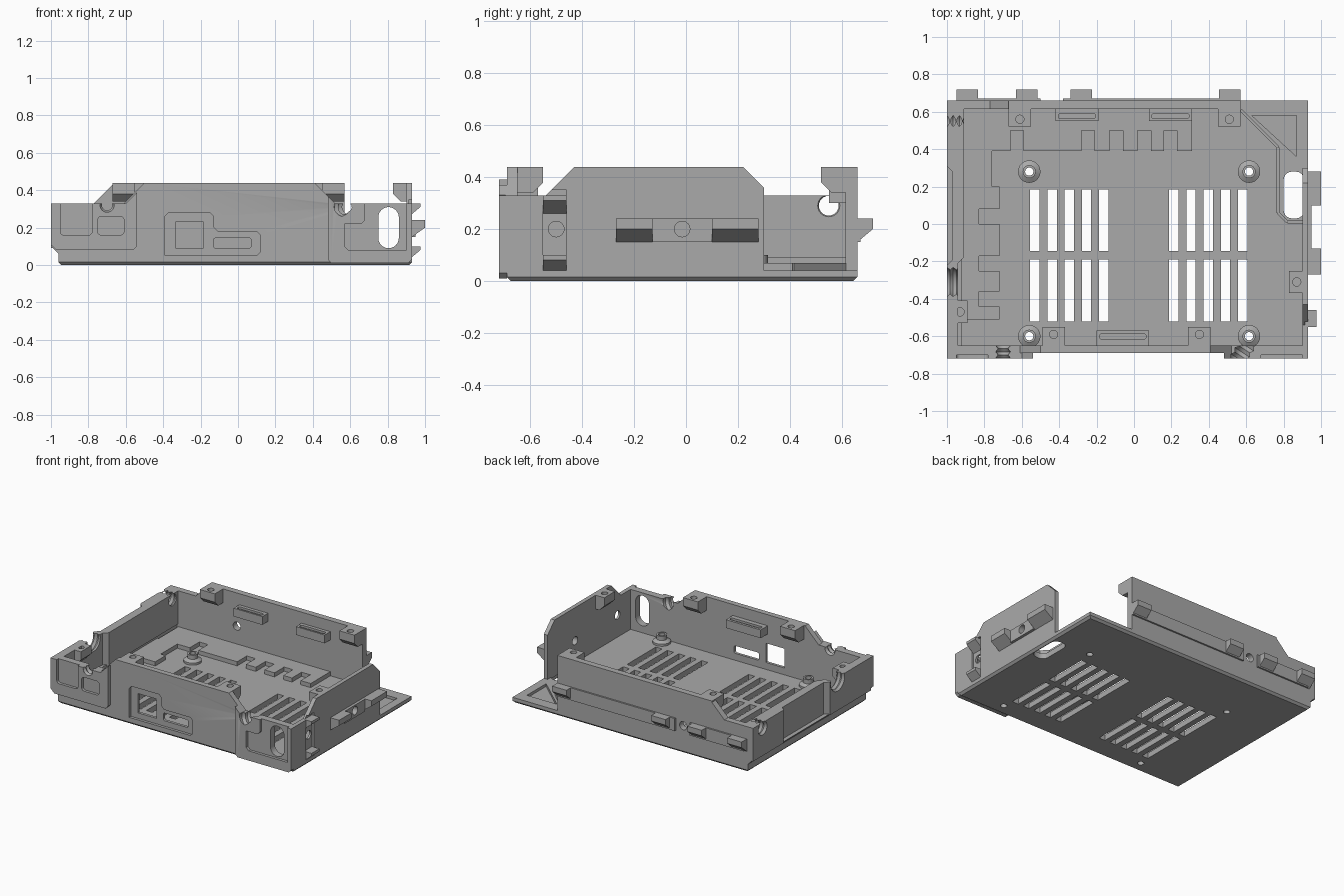
import bpy, bmesh, math
from mathutils import Vector

cube = bpy.data.objects.get("Cube")
if cube:
    bpy.data.objects.remove(cube, do_unlink=True)

grey = bpy.data.materials.new("plain grey")
grey.use_nodes = True
grey.diffuse_color = (0.4, 0.4, 0.4, 1)
grey.node_tree.nodes["Principled BSDF"].inputs["Base Color"].default_value = (0.4, 0.4, 0.4, 1)


def finish(name, bm):
    bmesh.ops.recalc_face_normals(bm, faces=bm.faces)
    mesh = bpy.data.meshes.new(name)
    bm.to_mesh(mesh)
    bm.free()
    mesh.materials.append(grey)
    obj = bpy.data.objects.new(name, mesh)
    bpy.context.collection.objects.link(obj)
    return obj


def prism(name, axis, pts, a, b, bevel=0):
    """Extrude a 2D outline along an axis from a to b, optionally bevelling the low end."""
    place = {"x": lambda u, v, w: (w, u, v), "y": lambda u, v, w: (u, w, v),
             "z": lambda u, v, w: (u, v, w)}[axis]
    bm = bmesh.new()
    low = [bm.verts.new(place(u, v, a)) for u, v in pts]
    high = [bm.verts.new(place(u, v, b)) for u, v in pts]
    base = bm.faces.new(low)
    bm.faces.new(high[::-1])
    for i in range(len(pts)):
        j = (i + 1) % len(pts)
        bm.faces.new((low[i], high[i], high[j], low[j]))
    bmesh.ops.recalc_face_normals(bm, faces=bm.faces)
    if bevel:
        bmesh.ops.bevel(bm, geom=list(base.edges), offset=bevel, segments=1, affect="EDGES")
    return finish(name, bm)


def rect(u0, u1, v0, v1):
    return [(u0, v0), (u1, v0), (u1, v1), (u0, v1)]


def box(name, x0, x1, y0, y1, z0, z1):
    return prism(name, "z", rect(x0, x1, y0, y1), z0, z1)


def rounded(u0, u1, v0, v1, r, n=6):
    pts = []
    for k, (cu, cv) in enumerate(rect(u0 + r, u1 - r, v0 + r, v1 - r)):
        for i in range(n + 1):
            t = math.pi * (1 + k / 2 + i / n / 2)
            pts.append((cu + r * math.cos(t), cv + r * math.sin(t)))
    return pts


def lathe(name, centre, direction, profile, n=24):
    """Spin (radius, height) pairs about a direction; ends are capped."""
    q = Vector((0, 0, 1)).rotation_difference(Vector(direction))
    bm = bmesh.new()
    rings = [[bm.verts.new(q @ Vector((r * math.cos(i * math.tau / n), r * math.sin(i * math.tau / n), h))
                           + Vector(centre)) for i in range(n)] for r, h in profile]
    for lo, hi in zip(rings, rings[1:]):
        for i in range(n):
            bm.faces.new((lo[i], lo[(i + 1) % n], hi[(i + 1) % n], hi[i]))
    bm.faces.new(rings[0])
    bm.faces.new(rings[-1])
    return finish(name, bm)


def rod(centre, direction, r, half):
    return lathe("cutter", centre, direction, [(r, -half), (r, half)])


def thread(centre, direction, r, half, turns=6):
    step = half / turns
    return lathe("cutter", centre, direction,
                 [(r if i % 2 else r - 0.012, -half + i * step) for i in range(2 * turns + 1)])


def cut(obj, cutters):
    for c in cutters:
        c.hide_render = True
        mod = obj.modifiers.new("cut", "BOOLEAN")
        mod.operation, mod.solver, mod.object = "DIFFERENCE", "EXACT", c
    deps = bpy.context.evaluated_depsgraph_get()
    mesh = bpy.data.meshes.new_from_object(obj.evaluated_get(deps))
    obj.modifiers.clear()
    obj.data = mesh
    for c in cutters:
        bpy.data.objects.remove(c, do_unlink=True)


POSTS = [(x, y) for x in (-0.56, 0.615) for y in (-0.6, 0.28)]

# Floor with vents, screw holes, long corner hole and triangular pocket
floor = prism("floor", "z", rect(-0.96, 0.93, -0.69, 0.66), 0, 0.04, 0.015)
holes = [box("cutter", x + i * 0.092, x + i * 0.092 + 0.05, y, y + 0.33, -1, 1)
         for x in (-0.555, 0.188) for i in range(5) for y in (-0.145, -0.52)]
holes += [rod((x, y, 0), (0, 0, 1), 0.022, 0.5) for x, y in POSTS]
holes.append(prism("cutter", "z", rounded(0.8, 0.91, 0.03, 0.28, 0.045), -1, 1))
holes.append(prism("cutter", "z", [(0.63, 0.58), (0.87, 0.58), (0.87, 0.36)], 0.02, 1))
cut(floor, holes)

# Screw posts
for x, y in POSTS:
    post = lathe("screw_post", (x, y, 0.03), (0, 0, 1), [(0.06, 0), (0.06, 0.025), (0.035, 0.04), (0.035, 0.07)])
    cut(post, [rod((x, y, 0), (0, 0, 1), 0.022, 0.5)])

# Castellated raised steps along the left and back
back_step = box("back_step", -0.91, 0.31, 0.39, 0.615, 0.03, 0.07)
cut(back_step, [box("cutter", x, x + 0.07, 0.3, 0.5, 0, 1) for x in (-0.66, -0.28, -0.13, 0.02, 0.16)])
left_step = box("left_step", -0.92, -0.76, -0.51, 0.39, 0.03, 0.07)
cut(left_step, [box("cutter", -0.83, -0.7, y, y + 0.08, 0, 1) for y in (0.0, -0.25, -0.44)])
for y0, y1 in ((0.08, 0.2), (-0.17, 0.0), (-0.36, -0.25), (-0.51, -0.44)):
    box("left_tooth", -0.765, -0.72, y0, y1, 0.03, 0.07)

# Low rim around the open corner
path = [Vector(p) for p in ((0.57, 0.61), (0.77, 0.41), (0.77, 0.06), (0.82, 0.01), (0.91, 0.01))]
for p, q in zip(path, path[1:]):
    n = (q - p).normalized().orthogonal() * 0.008
    prism("corner_rim", "z", [tuple(v) for v in (p + n, q + n, q - n, p - n)], 0.03, 0.07)


def nick():
    """Slanted threaded notch in the front right corner."""
    return thread((0.59, -0.67, 0.31), (0.55, 0.83, 0), 0.05, 0.12)


def oval(r=0.055):
    return prism("cutter", "y", rounded(0.75, 0.86, 0.09, 0.31, r), -1, -0.5)


def front_notch():
    return thread((-0.7, -0.7, 0.32), (0, 1, 0), 0.04, 0.1)


# Front wall with stepped port recess
front = prism("front_wall", "y", [(-0.96, 0.03), (0.93, 0.03), (0.93, 0.33), (0.52, 0.33), (0.41, 0.44),
                                  (-0.5, 0.44), (-0.61, 0.33), (-0.96, 0.33)], -0.69, -0.65)
recess = [(-0.39, 0.05), (0.1, 0.05), (0.12, 0.07), (0.12, 0.16), (0.1, 0.18), (-0.11, 0.18),
          (-0.13, 0.2), (-0.13, 0.26), (-0.15, 0.28), (-0.37, 0.28), (-0.39, 0.26)]
cut(front, [prism("cutter", "y", recess, -1, -0.67), box("cutter", -0.335, -0.185, -1, -0.5, 0.09, 0.23),
            prism("cutter", "y", rounded(-0.13, 0.07, 0.09, 0.145, 0.012), -1, -0.5), oval(), nick(), front_notch()])

# Front corner blocks
block = prism("front_right_block", "y", [(0.48, 0.03), (0.5, 0.01), (0.91, 0.01), (0.93, 0.03), (0.93, 0.33),
                                         (0.52, 0.33), (0.48, 0.37)], -0.72, -0.69)
panel = [(0.57, 0.1), (0.59, 0.08), (0.9, 0.08), (0.9, 0.34), (0.68, 0.34), (0.68, 0.24), (0.66, 0.22), (0.57, 0.22)]
cut(block, [prism("cutter", "y", panel, -1, -0.7), oval(), nick()])
block = prism("front_left_block", "y", [(-1, 0.11), (-0.97, 0.08), (-0.56, 0.08), (-0.54, 0.1), (-0.54, 0.39),
                                        (-0.6, 0.33), (-1, 0.33)], -0.72, -0.69)
cut(block, [prism("cutter", "y", rounded(-0.95, -0.78, 0.16, 0.4, 0.02), -1, -0.7),
            prism("cutter", "y", rounded(-0.75, -0.61, 0.16, 0.26, 0.02), -1, -0.7), front_notch()])

# Back wall, ending at the open corner
back = prism("back_wall", "y", [(-0.96, 0.03), (0.57, 0.03), (0.57, 0.44), (-0.66, 0.44), (-0.77, 0.33),
                                (-0.96, 0.33)], 0.615, 0.66)
cut(back, [rod((-0.44, 0.64, 0.2), (0, 1, 0), 0.03, 0.2)])

# Left wall with thicker ends and two threaded notches
outline = [(-0.97, -0.19), (-0.97, 0.28), (-1, 0.31), (-1, 0.66), (-0.91, 0.66), (-0.91, -0.18), (-0.94, -0.21),
           (-0.94, -0.69), (-1, -0.69), (-1, -0.22)]
left = prism("left_wall", "z", outline, 0.09, 0.33)
cut(left, [thread((-0.95, 0.55, 0.29), (1, 0, 0), 0.05, 0.1), thread((-0.95, -0.31, 0.31), (1, 0, 0), 0.08, 0.1)])
prism("left_wall_foot", "y", [(-0.96, 0.03), (-0.92, 0.03), (-0.92, 0.1), (-1, 0.1), (-0.96, 0.06)], -0.69, 0.66)

# Right wall with sloping top and vertical channel
right = prism("right_wall", "x", [(-0.69, 0.03), (0.3, 0.03), (0.3, 0.36), (0.22, 0.44), (-0.43, 0.44),
                                  (-0.54, 0.33), (-0.69, 0.33)], 0.9, 0.93)
cut(right, [box("cutter", 0.915, 1, -0.55, -0.46, 0.02, 0.35)]
    + [rod((0.92, y, 0.2), (1, 0, 0), 0.03, 0.1) for y in (-0.015, -0.5)])

# Screw lugs on the inside of the walls
lugs = [("x", -0.69, 1, -0.49, -0.37), ("x", -0.69, 1, 0.29, 0.41), ("x", 0.66, -1, -0.67, -0.55),
        ("x", 0.66, -1, 0.45, 0.57), ("y", 0.93, -1, -0.37, -0.25), ("y", -0.99, 1, -0.53, -0.41)]
for axis, w, s, a, b in lugs:
    top = 0.33 if w == -0.99 else 0.44
    d = 0.1 if axis == "y" else 0.14
    lug = prism("screw_lug", axis, [(w, top), (w + s * d, top), (w + s * d, top - 0.06), (w + s * (d - 0.04), top - 0.1),
                                    (w, top - 0.1)], a, b)
    u, v = w + s * (d - 0.04), (a + b) / 2
    cut(lug, [rod((v, u, top) if axis == "x" else (u, v, top), (0, 0, 1), 0.022, 0.06)])

# Inner grip ribs, each with a long groove
for x0, x1, y0, y1, s in ((-0.2, 0.08, -0.65, -0.57, 1), (-0.42, -0.19, 0.55, 0.62, -1), (0.08, 0.31, 0.55, 0.62, -1)):
    rib = box("grip_rib", x0, x1, y0, y1, 0.3, 0.36)
    mid = (y0 + y1) / 2 + s * 0.008
    cut(rib, [prism("cutter", "z", rounded(x0 + 0.015, x1 - 0.015, mid - 0.014, mid + 0.014, 0.012), 0.345, 1)])


# Outer snap clips and the thin strips joining them
def clip(axis, w, a, b, reach=0.06, z0=0.15, z1=0.24):
    prism("snap_clip", axis, [(w, z0), (w + reach, z0 + 0.05), (w + reach, z1), (w, z1)], a, b)


for x in (-0.95, -0.63, -0.34, 0.455):
    clip("x", 0.66, x, x + 0.115)
box("back_strip", -0.93, -0.5, 0.66, 0.672, 0.15, 0.24)
box("back_strip", -0.38, 0.57, 0.66, 0.672, 0.15, 0.24)
clip("y", 0.93, -0.27, -0.13, 0.07)
clip("y", 0.93, 0.1, 0.28, 0.07)
strip = box("right_strip", 0.93, 0.95, -0.13, 0.1, 0.15, 0.24)
cut(strip, [rod((0.92, -0.015, 0.2), (1, 0, 0), 0.03, 0.1)])
clip("y", 0.915, -0.55, -0.46, 0.06, 0.26, 0.33)
clip("y", 0.915, -0.55, -0.46, 0.06, 0.03, 0.1)

# Smooth the round parts while keeping edges sharp
for obj in bpy.context.collection.objects:
    if obj.type == "MESH":
        obj.data.shade_smooth()
        obj.data.set_sharp_from_angle(angle=math.radians(30))
